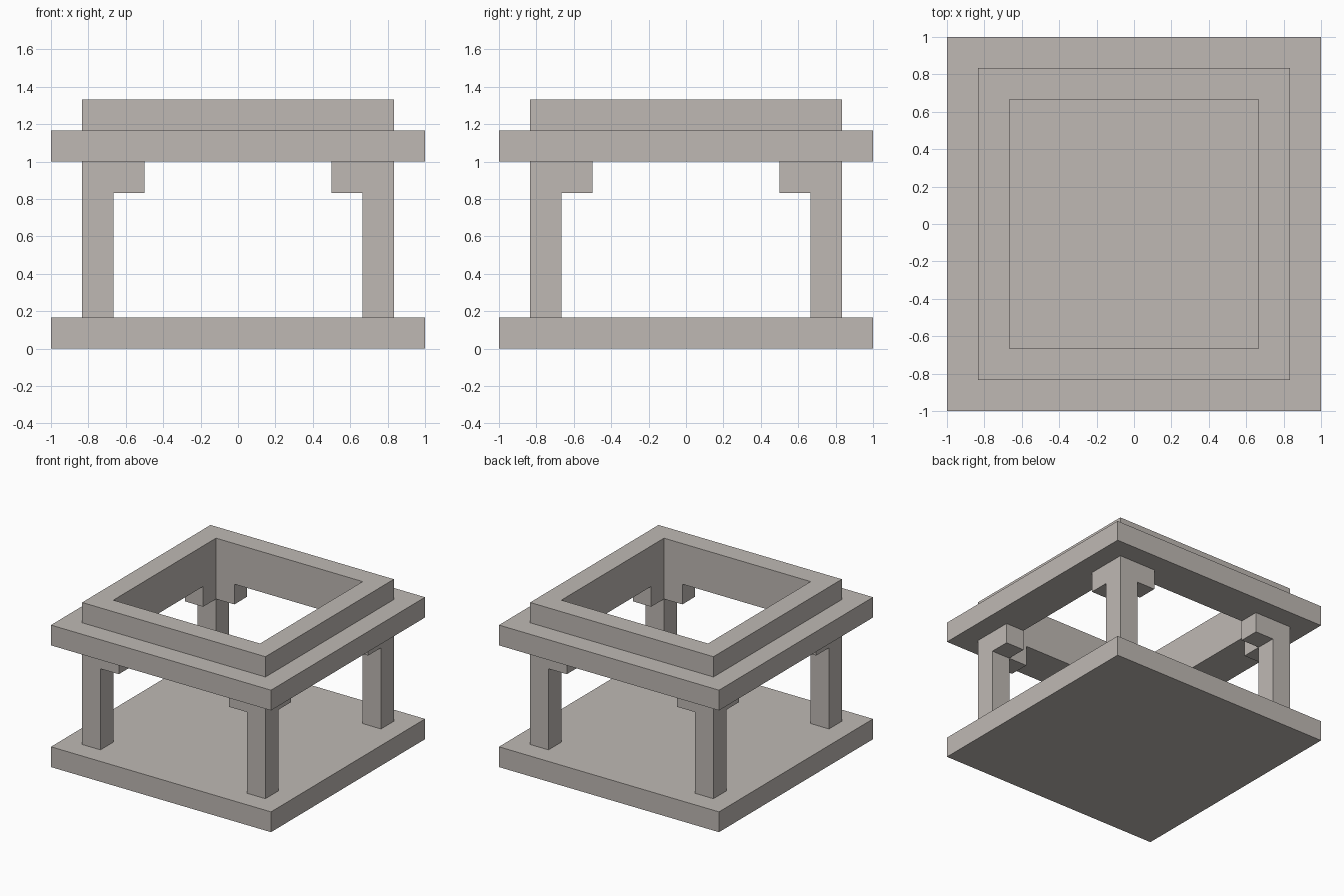
import bpy, bmesh, math
from mathutils import Vector

U = 1 / 6  # building module

cube = bpy.data.objects.get("Cube")
if cube:
    bpy.data.objects.remove(cube, do_unlink=True)

stone = bpy.data.materials.new("warm_grey_stone")
stone.use_nodes = True
colour = (0.52, 0.485, 0.456, 1)
stone.diffuse_color = colour
stone.node_tree.nodes["Principled BSDF"].inputs["Base Color"].default_value = colour


def finish(name, bm):
    """Scale from modules to units and link the part as an object."""
    bmesh.ops.dissolve_limit(bm, angle_limit=math.radians(1), verts=bm.verts, edges=bm.edges)
    bmesh.ops.scale(bm, vec=(U, U, U), verts=bm.verts)
    bmesh.ops.recalc_face_normals(bm, faces=bm.faces)
    mesh = bpy.data.meshes.new(name)
    bm.to_mesh(mesh)
    bm.free()
    mesh.materials.append(stone)
    obj = bpy.data.objects.new(name, mesh)
    bpy.context.collection.objects.link(obj)
    return obj


def box(bm, lo, hi):
    lo, hi = Vector(lo), Vector(hi)
    verts = bmesh.ops.create_cube(bm, size=1)["verts"]
    bmesh.ops.scale(bm, vec=hi - lo, verts=verts)
    bmesh.ops.translate(bm, vec=(lo + hi) / 2, verts=verts)


# Base slab
bm = bmesh.new()
box(bm, (-6, -6, 0), (6, 6, 1))
finish("base_slab", bm)

# Stepped open roof frame: a closed profile (half width, height) swept round a square
profile = [(4, 6), (6, 6), (6, 7), (5, 7), (5, 8), (4, 8)]
bm = bmesh.new()
corners = [(1, 1), (-1, 1), (-1, -1), (1, -1)]
rings = [[bm.verts.new((sx * r, sy * r, z)) for sx, sy in corners] for r, z in profile]
for i, ring in enumerate(rings):
    below = rings[i - 1]
    for j in range(4):
        bm.faces.new((below[j - 1], below[j], ring[j], ring[j - 1]))
finish("roof_frame", bm)

# Corner post whose head sends one bracket inward along each side
bm = bmesh.new()
box(bm, (4, 4, 1), (5, 5, 5))
top = [f for f in bm.faces if f.normal.z > 0.9]
head = bmesh.ops.extrude_discrete_faces(bm, faces=top)["faces"]
bmesh.ops.translate(bm, vec=(0, 0, 1), verts=head[0].verts)
bm.normal_update()
for direction in (Vector((-1, 0, 0)), Vector((0, -1, 0))):
    side = [f for f in bm.faces
            if f.normal.dot(direction) > 0.9 and f.calc_center_median().z > 5
            and abs(f.calc_center_median().dot(direction) + 4) < 0.1]
    arm = bmesh.ops.extrude_discrete_faces(bm, faces=side)["faces"]
    bmesh.ops.translate(bm, vec=direction, verts=arm[0].verts)
    bm.normal_update()
posts = finish("corner_posts", bm)

# Repeat the post at all four corners
mirror = posts.modifiers.new("four_corners", "MIRROR")
mirror.use_axis = (True, True, False)
mirror.use_clip = False
